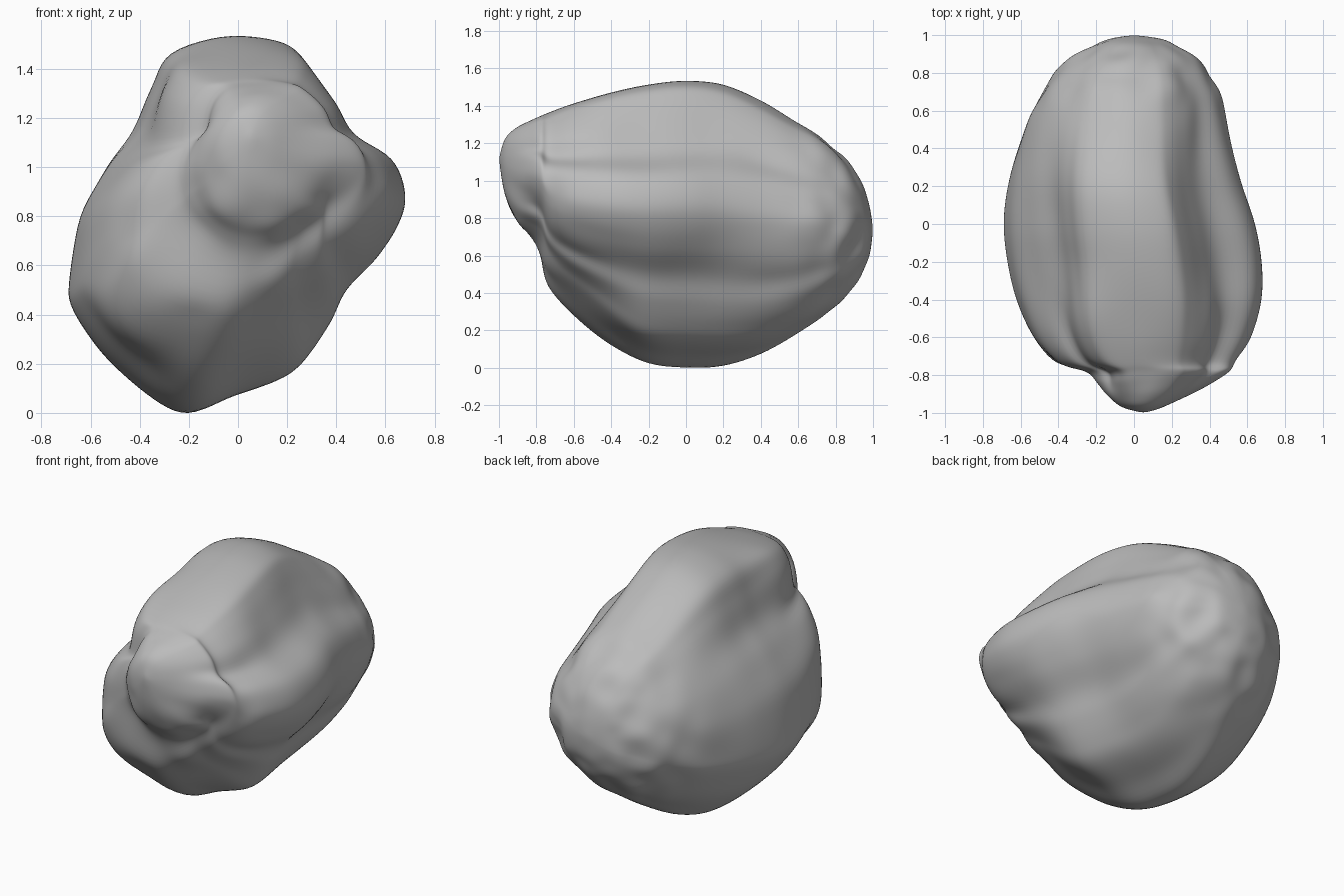
import bpy
import bmesh
import math
from mathutils import Vector, noise

cube = bpy.data.objects.get("Cube")
if cube:
    bpy.data.objects.remove(cube, do_unlink=True)

# Lobed cross-section, clockwise from the top (x, z)
SECTION = [(0, 1.54), (.2, 1.51), (.28, 1.43), (.36, 1.29), (.45, 1.15), (.62, 1.04),
           (.68, .88), (.65, .75), (.57, .63), (.44, .5), (.38, .36), (.3, .24),
           (.2, .14), (0, .07), (-.18, 0), (-.35, .08), (-.55, .25), (-.67, .42),
           (-.68, .55), (-.64, .8), (-.52, 1), (-.4, 1.15), (-.33, 1.32), (-.25, 1.47)]

# Extents along the length (y, x low, x high, z low, z high)
STATIONS = [(-1, .05, .05, 1.12, 1.12), (-.97, -.06, .16, .93, 1.22), (-.91, -.14, .29, .78, 1.28),
            (-.84, -.2, .41, .7, 1.32), (-.78, -.26, .5, .61, 1.35), (-.73, -.41, .54, .43, 1.37),
            (-.6, -.53, .62, .27, 1.42),
            (-.4, -.62, .68, .12, 1.48), (-.2, -.67, .68, .02, 1.52), (0, -.69, .64, 0, 1.54),
            (.2, -.67, .57, .01, 1.52), (.4, -.62, .52, .07, 1.43), (.6, -.55, .48, .18, 1.31),
            (.75, -.46, .43, .28, 1.22), (.85, -.37, .36, .38, 1.12), (.93, -.25, .26, .49, 1),
            (.98, -.14, .15, .6, .87), (1, 0, 0, .74, .74)]


def spline(points, steps, closed):
    """Sample a smooth curve through points of any dimension."""
    n = len(points)
    pick = (lambda i: points[i % n]) if closed else (lambda i: points[max(0, min(n - 1, i))])
    out = []
    for i in range(n if closed else n - 1):
        quad = [pick(i + k) for k in (-1, 0, 1, 2)]
        for s in range(steps):
            t = s / steps
            out.append([b + t * (c - a) / 2 + t * t * (a - 2.5 * b + 2 * c - d / 2)
                        + t ** 3 * (1.5 * (b - c) + (d - a) / 2) for a, b, c, d in zip(*quad)])
    if not closed:
        out.append(list(points[-1]))
    return out


def smooth(a, b, v):
    t = max(0, min(1, (v - a) / (b - a)))
    return t * t * (3 - 2 * t)


def bump(angle, centre, width):
    return math.exp(-(math.remainder(angle - centre, math.tau) / width) ** 2)


section = spline(SECTION, 6, True)
xs, zs = zip(*section)
unit = [((x - min(xs)) / (max(xs) - min(xs)) * 2 - 1,
         (z - min(zs)) / (max(zs) - min(zs)) * 2 - 1) for x, z in section]
rows = spline(STATIONS, 6, False)

# Local swells and hollows: direction, width, amount, then y where they grow and fade
FEATURES = [(2.12, .24, .1, -.15, -.55, -.8, -.93),     # shoulder of the top lobe
            (2.53, .13, -.07, -.3, -.65, -.75, -.93),   # groove beside it
            (.95, .25, .05, -.2, -.55, -.75, -.93),     # opposite shoulder
            (.67, .13, -.04, -.4, -.65, -.75, -.93),    # groove beside it
            (-2.35, .35, .14, -.3, -.6, -.72, -.8),     # low lobe front
            (-.6, .13, -.05, -.3, -.65, -.75, -.93),    # groove under the side lobe
            (-1.15, .42, -.18, -.2, -.6, -.7, -.95),    # hollow underneath
            (.68, .15, -.035, .2, .5, .7, .88),         # back grooves
            (-.6, .15, -.03, .2, .5, .7, .88)]


def surface_point(row, u, w):
    y, x0, x1, z0, z1 = row
    # The lobes melt into a round back and a blunt front
    round_off = .7 * smooth(0, .75, y) + .2 * smooth(.9, 1, y)
    round_off += .25 * smooth(.3, .7, -y) + .65 * smooth(.74, .93, -y)
    length = math.hypot(u, w)
    u += (u / length - u) * round_off
    w += (w / length - w) * round_off
    angle = math.atan2(w * .77, u * .68)
    k = 1 + sum(amount * bump(angle, at, width) * smooth(abs(a), abs(b), abs(y))
                * (1 - smooth(abs(c), abs(d), abs(y)))
                for at, width, amount, a, b, c, d in FEATURES if a * y > 0)
    # Swells stay inside the extents
    k = min(k, 1 / max(abs(u), abs(w)))
    p = Vector(((x0 + x1) / 2 + u * k * (x1 - x0) / 2, y, (z0 + z1) / 2 + w * k * (z1 - z0) / 2))
    # Soft stretched ripples, with tighter knobs at both ends
    ripple = noise.noise(Vector((p.x * 5, p.y * 1.6, p.z * 5))) * .01
    knob = noise.noise(p * 7) * .025 * smooth(.5, .85, y)
    knob += noise.noise(p * 6) * .02 * smooth(.6, .75, -y) * smooth(1.1, .9, p.z)
    fade = 1 - smooth(.95, 1, abs(y))
    out = Vector((u, y * .6, w)).normalized()
    return p + out * (ripple + knob) * fade


# Lofted body
bm = bmesh.new()
rings = [[bm.verts.new(surface_point(r, u, w)) for u, w in unit] for r in rows[1:-1]]
n = len(unit)
for a, b in zip(rings, rings[1:]):
    for i in range(n):
        j = (i + 1) % n
        bm.faces.new((a[i], a[j], b[j], b[i]))
for ring, row in ((rings[0], rows[0]), (rings[-1], rows[-1])):
    tip = bm.verts.new((row[1], row[0], row[3]))
    for i in range(n):
        bm.faces.new((ring[i], ring[(i + 1) % n], tip))
for _ in range(4):
    bmesh.ops.smooth_vert(bm, verts=bm.verts, factor=.5, use_axis_x=True,
                          use_axis_y=True, use_axis_z=True)
bmesh.ops.recalc_face_normals(bm, faces=bm.faces)

# Rest the body on the ground
low = min(v.co.z for v in bm.verts)
bmesh.ops.translate(bm, verts=bm.verts, vec=(0, 0, -low))
mesh = bpy.data.meshes.new("lobed_stone")
bm.to_mesh(mesh)
bm.free()
mesh.shade_smooth()
stone = bpy.data.objects.new("lobed_stone", mesh)
bpy.context.collection.objects.link(stone)

# Plain grey
grey = bpy.data.materials.new("stone_grey")
grey.use_nodes = True
colour = (.5, .5, .5, 1)
grey.diffuse_color = colour
grey.node_tree.nodes["Principled BSDF"].inputs["Base Color"].default_value = colour
mesh.materials.append(grey)
